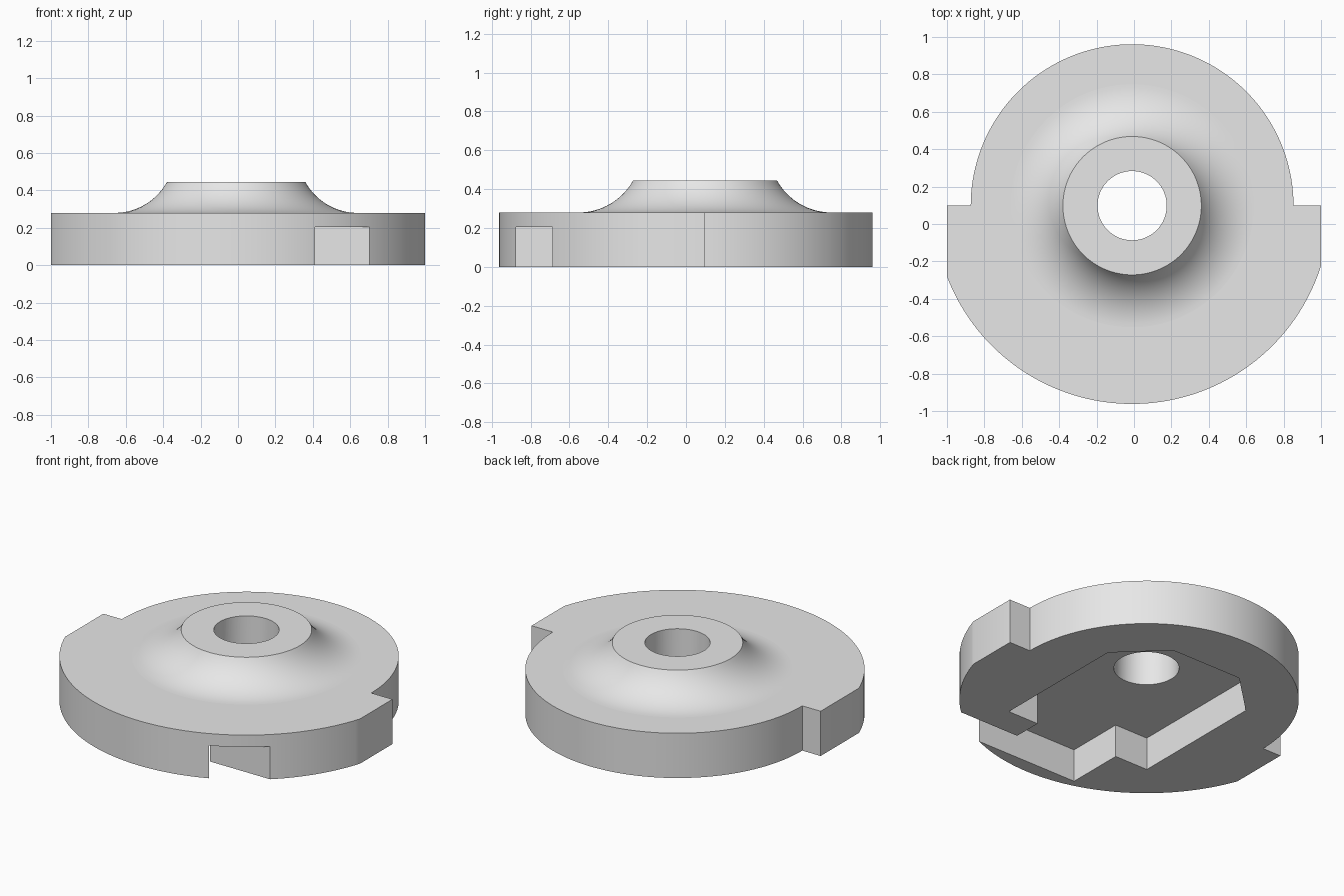
import bpy, bmesh
from math import sin, cos, pi, acos, asin
from mathutils import Vector

cube = bpy.data.objects.get("Cube")
if cube:
    bpy.data.objects.remove(cube, do_unlink=True)

CENTRE = Vector((-0.01, 0.098, 0))    # shared axis of disc, hub and bore
THICK, TOP, POCKET = 0.28, 0.445, 0.205
BACK_R, FRONT_R, HUB_R, BORE_R = 0.863, 1.06, 0.37, 0.185

grey = bpy.data.materials.new("light_grey")
grey.use_nodes = True
colour = (0.8, 0.8, 0.8, 1)
grey.diffuse_color = colour
grey.node_tree.nodes["Principled BSDF"].inputs["Base Color"].default_value = colour


def arc(radius, start, end, steps):
    angles = [start + (end - start) * i / steps for i in range(steps + 1)]
    return [(radius * cos(a), radius * sin(a)) for a in angles]


def finish(name, bm):
    bmesh.ops.recalc_face_normals(bm, faces=bm.faces)
    mesh = bpy.data.meshes.new(name)
    bm.to_mesh(mesh)
    bm.free()
    mesh.materials.append(grey)
    obj = bpy.data.objects.new(name, mesh)
    obj.location = CENTRE
    bpy.context.collection.objects.link(obj)
    return obj


def prism(name, outline, z0, z1):
    bm = bmesh.new()
    base = bm.faces.new([bm.verts.new((x, y, z0)) for x, y in outline])
    top = bmesh.ops.extrude_face_region(bm, geom=[base])["geom"]
    moved = [v for v in top if isinstance(v, bmesh.types.BMVert)]
    bmesh.ops.translate(bm, verts=moved, vec=(0, 0, z1 - z0))
    return finish(name, bm)


def lathe(name, profile, steps):
    bm = bmesh.new()
    verts = [bm.verts.new((r, 0, z)) for r, z in profile]
    edges = [bm.edges.new(pair) for pair in zip(verts, verts[1:])]
    bmesh.ops.spin(bm, geom=verts + edges, cent=(0, 0, 0), axis=(0, 0, 1),
                   angle=2 * pi, steps=steps)
    bmesh.ops.remove_doubles(bm, verts=bm.verts, dist=1e-5)
    return finish(name, bm)


def combine(target, tool, operation):
    mod = target.modifiers.new(tool.name, "BOOLEAN")
    mod.object, mod.operation, mod.solver = tool, operation, "EXACT"
    bpy.context.view_layer.objects.active = target
    bpy.ops.object.modifier_apply(modifier=mod.name)
    bpy.data.objects.remove(tool, do_unlink=True)


# Disc: smaller radius at the back, larger at the front, ears trimmed flat
left_ear, right_ear = 1 - CENTRE.x, -1 - CENTRE.x
outline = arc(BACK_R, 0, pi, 80) + [(right_ear, 0)]
outline += arc(FRONT_R, 2 * pi - acos(right_ear / FRONT_R),
               2 * pi - acos(left_ear / FRONT_R), 80)
outline.append((left_ear, 0))
body = prism("flanged_disc", outline, 0, THICK)

# Hub: concave fillet that runs out tangent to the disc
run, rise = 0.28, TOP - THICK
fillet = (run ** 2 + rise ** 2) / (2 * rise)
sweep = asin(run / fillet)
profile = [(0, THICK - 0.04), (HUB_R + run, THICK - 0.04)]
for i in range(17):
    a = sweep * i / 16
    profile.append((HUB_R + run - fillet * sin(a), THICK + fillet * (1 - cos(a))))
profile.append((0, TOP))
combine(body, lathe("hub", profile, 128), "UNION")

# Underside pocket with a side slot that breaks through the rim
pocket = [(0.51, -0.605), (0.51, 0.268), (0.245, 0.525), (-0.245, 0.525),
          (-0.51, 0.268), (-0.51, -0.605), (-0.28, -0.605), (-0.28, -0.972),
          (1.2, -0.972), (1.2, -0.785), (0.298, -0.785), (0.298, -0.605)]
combine(body, prism("pocket_cutter", pocket, -0.1, POCKET), "DIFFERENCE")

# Centre bore
bore = arc(BORE_R, 0, 2 * pi, 64)[:-1]
combine(body, prism("bore_cutter", bore, -0.2, TOP + 0.2), "DIFFERENCE")

# Smooth the curved walls, keep level faces flat
bpy.ops.object.select_all(action="DESELECT")
body.select_set(True)
bpy.context.view_layer.objects.active = body
bpy.ops.object.shade_smooth_by_angle(angle=0.5)
for face in body.data.polygons:
    if abs(face.normal.z) > 0.9999:
        face.use_smooth = False
